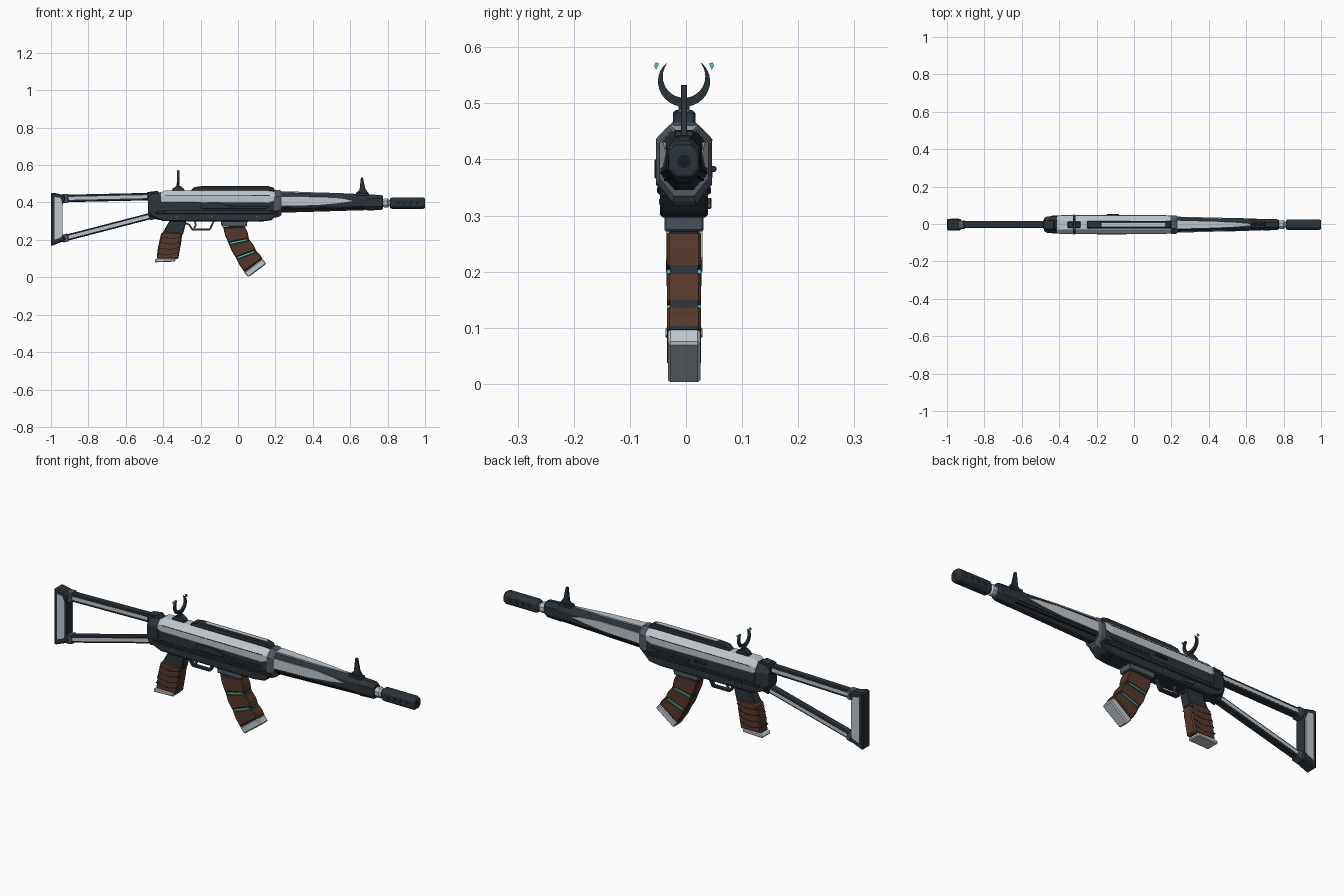
import bpy, bmesh, math
from mathutils import Vector

if "Cube" in bpy.data.objects:
    bpy.data.objects.remove(bpy.data.objects["Cube"])

CY = -0.0035  # centre plane of the body


def material(name, rgb):
    m = bpy.data.materials.new(name)
    m.use_nodes = True
    col = (*rgb, 1)
    m.diffuse_color = col
    m.node_tree.nodes["Principled BSDF"].inputs["Base Color"].default_value = col
    return m


DARK = material("dark slate", (0.024, 0.033, 0.041))
BLACK = material("near black", (0.009, 0.012, 0.016))
GREY = material("mid grey", (0.085, 0.098, 0.125))
LIGHT = material("pale grey", (0.52, 0.57, 0.61))
BROWN = material("brown", (0.09, 0.039, 0.024))
TEAL = material("teal", (0.08, 0.58, 0.53))


def finish(name, bm, mat, bevel=0.0):
    bmesh.ops.recalc_face_normals(bm, faces=bm.faces)
    mesh = bpy.data.meshes.new(name)
    bm.to_mesh(mesh)
    bm.free()
    mesh.materials.append(mat)
    ob = bpy.data.objects.new(name, mesh)
    ob.location.y = CY
    bpy.context.collection.objects.link(ob)
    if bevel:
        b = ob.modifiers.new("bevel", "BEVEL")
        b.width, b.segments, b.limit_method = bevel, 1, "ANGLE"
    return ob


def skin(name, rings, mat, bevel=0.0):
    """Joins matching rings of points into a closed solid."""
    bm = bmesh.new()
    vs = [[bm.verts.new(p) for p in r] for r in rings]
    n = len(vs[0])
    for a, b in zip(vs, vs[1:]):
        for i in range(n):
            j = (i + 1) % n
            bm.faces.new((a[i], a[j], b[j], b[i]))
    bm.faces.new(vs[0])
    bm.faces.new(vs[-1])
    return finish(name, bm, mat, bevel)


def prism(name, outline, half, mat, bevel=0.0, side=None):
    """Side outline in x, z pushed across y; half may vary with x."""
    w = half if callable(half) else (lambda x: half)
    low = side if side is not None else None
    return skin(name, [[(x, -w(x) if low is None else low, z) for x, z in outline],
                       [(x, w(x), z) for x, z in outline]], mat, bevel)


def loft(name, stations, mat, cut=0.25, bevel=0.0):
    """Eight-sided sections along x: (x, bottom, top, half width)."""
    rings = []
    for x, lo, hi, w in stations:
        c = (hi - lo) * cut
        d = min(c, w * 0.6)
        q = [(w, lo + c), (w, hi - c), (w - d, hi), (d - w, hi),
             (-w, hi - c), (-w, lo + c), (d - w, lo), (w - d, lo)]
        rings.append([(x, y, z) for y, z in q])
    return skin(name, rings, mat, bevel)


def beam(name, a, b, thick, half, mat, bevel=0.0):
    a, b = Vector(a), Vector(b)
    d = (b - a).normalized() * thick / 2
    n = Vector((-d.y, d.x))
    return prism(name, [a + n, b + n, b - n, a - n], half, mat, bevel)


def mix(a, b, t):
    return tuple(p + (q - p) * t for p, q in zip(a, b))


# Receiver
loft("receiver_rear_block", [(-.48, .325, .44, .036), (-.465, .315, .452, .044),
                             (-.41, .305, .455, .047)], DARK, bevel=.003)
prism("rear_block_cap", [(-.478, .445), (-.47, .458), (-.43, .462), (-.415, .445)], .022, DARK)
loft("receiver_core", [(-.42, .325, .45, .044), (-.38, .31, .455, .047),
                       (.16, .31, .455, .047), (.205, .33, .45, .045)], DARK)
prism("lower_receiver", [(-.47, .33), (-.4, .30), (.12, .297), (.18, .305),
                         (.215, .34), (.215, .372), (-.47, .372)], .043, DARK, .005)
prism("receiver_ridge", [(-.44, .338), (.2, .338), (.21, .352), (-.44, .352)], .048, DARK, .003)
prism("receiver_groove", [(-.4, .355), (.19, .355), (.19, .359), (-.4, .359)], .0475, BLACK)
loft("receiver_cover", [(-.415, .388, .450, .045), (-.395, .380, .463, .050),
                        (.16, .374, .463, .050), (.2, .39, .458, .046)], LIGHT, cut=.3, bevel=.003)
prism("cover_seam", [(-.39, .434), (.17, .434), (.17, .4365), (-.39, .4365)], .0503, BLACK)
prism("side_panel", [(-.2, .366), (-.19, .398), (-.1, .4), (-.07, .388), (-.04, .384),
                     (-.045, .366)], -.044, DARK, .002, side=-.053)
prism("cover_lower_trim", [(-.05, .366), (.15, .366), (.17, .38), (-.05, .38)], .0505, DARK, .002)
loft("front_band", [(.192, .325, .46, .046), (.2, .318, .467, .05),
                    (.222, .325, .467, .05), (.232, .335, .461, .044)], GREY)
prism("charging_handle", [(-.147, .378), (-.08, .378), (-.085, .388), (-.14, .388)],
      .0575, DARK, .002, side=.04)
prism("selector_lever", [(-.3, .315), (-.24, .312), (-.24, .322), (-.3, .332)],
      .049, GREY, .002, side=.04)
for x in (-.33, -.14, .1):
    beam("receiver_pin", (x - .005, .325), (x + .005, .325), .01, .0445, GREY)

# Top rail
prism("top_rail", [(-.255, .46), (-.235, .482), (-.2, .487), (.16, .487), (.19, .48),
                   (.2, .46)], .02, DARK, .004)
prism("rail_inlay", [(-.18, .48), (.17, .48), (.165, .4885), (-.175, .4885)], .009, LIGHT)

# Handguard
def guard_half(x):
    return .041 - (x - .22) * .024


loft("handguard", [(.22, .345, .458, .041), (.72, .36, .441, .029), (.77, .361, .438, .027)],
     DARK, bevel=.002)
loft("handguard_cap", [(.69, .357, .443, .031), (.765, .36, .44, .029), (.775, .366, .434, .024)], DARK)
prism("handguard_side_inlay", [(.228, .383), (.228, .432), (.46, .43), (.56, .42), (.615, .408),
                               (.54, .397), (.42, .386)], lambda x: guard_half(x) + .002, LIGHT)
skin("handguard_top_inlay", [[(x, y, z - .006), (x, -y, z - .006), (x, -y, z), (x, y, z)]
                             for x, y, z in ((.228, .024, .4605), (.45, .018, .4535), (.62, .004, .4475))], LIGHT)
for z in (.362, .374):
    prism("handguard_groove", [(.24, z), (.68, z + .006), (.68, z + .009), (.24, z + .003)],
          lambda x: guard_half(x) - (.005 if z < .37 else -.001), BLACK)

# Barrel and muzzle
loft("barrel_joint", [(.77, .377, .417, .02), (.79, .372, .422, .024), (.80, .372, .422, .024),
                      (.808, .38, .414, .016), (.82, .38, .414, .016)], LIGHT, cut=.29)
loft("muzzle_brake", [(.812, .372, .42, .022), (.822, .366, .427, .028),
                      (.99, .366, .427, .028), (1.0, .371, .422, .024)], DARK, cut=.22, bevel=.002)
for i in range(4):
    x = .845 + i * .034
    prism("muzzle_slot", [(x, .388), (x + .014, .388), (x + .022, .405), (x + .008, .405)], .0285, BLACK)
bm = bmesh.new()
bmesh.ops.create_cone(bm, cap_ends=True, segments=16, radius1=.012, radius2=.012, depth=.004)
bore = finish("muzzle_bore", bm, BLACK)
bore.rotation_euler.y = math.pi / 2
bore.location.x, bore.location.z = .9985, .3965

# Sights
prism("front_sight", [(.625, .435), (.632, .452), (.65, .468), (.657, .533), (.668, .533),
                      (.68, .475), (.7, .448), (.705, .435)], .0055, DARK, .001)
prism("front_sight_base", [(.625, .432), (.635, .453), (.695, .451), (.705, .432)], .017, DARK, .002)
prism("rear_sight_base", [(-.36, .452), (-.35, .474), (-.33, .488), (-.308, .488),
                          (-.29, .474), (-.28, .452)], .017, DARK, .003)
prism("rear_sight_stem", [(-.328, .48), (-.328, .502), (-.312, .502), (-.312, .48)], .010, DARK)
arc = []
for i in range(25):
    a = math.radians(-228 + 276 * i / 24)
    t = abs(i - 12) / 12
    r0, r1 = .0465, .0465 - .015 * (1 - t * t) - .001
    arc.append([(x, r * math.cos(a), .5405 + r * math.sin(a) - .003 * t * t)
                for x, r in ((-.326, r0), (-.314, r0), (-.314, r1), (-.326, r1))])
skin("rear_sight_crescent", arc, DARK)
for s in (-1, 1):
    skin("rear_sight_gem", [[(x, s * (.0495 + y), .567 + z) for y, z in
                             ((-.005, .004), (.001, .006), (.004, 0), (0, -.007))]
                            for x in (-.325, -.315)], TEAL)

# Shoulder stock
for name, a, b, th in (("upper", (-.95, .421), (-.45, .432), .04),
                       ("lower", (-.95, .203), (-.44, .335), .034)):
    beam(name + "_stock_arm", a, b, th, .018, DARK, .004)
    beam(name + "_arm_inlay", mix(a, b, .08), mix(a, b, .95), .016, .0188, LIGHT)
    beam(name + "_arm_collar", mix(a, b, .02), mix(a, b, .085), th + .008, .022, GREY, .003)
    beam(name + "_arm_socket", mix(a, b, .93), mix(a, b, 1), th + .01, .024, DARK, .003)
prism("butt_frame", [(-1, .166), (-1, .452), (-.985, .452), (-.925, .438), (-.925, .412),
                     (-.937, .395), (-.937, .225), (-.925, .212), (-.925, .196)], .031, DARK, .006)
prism("butt_inlay", [(-.982, .2), (-.982, .43), (-.95, .425), (-.938, .395), (-.938, .225),
                     (-.946, .214)], .0325, LIGHT)

# Pistol grip
prism("grip_neck", [(-.41, .225), (-.365, .305), (-.275, .305), (-.295, .225)], .025, DARK, .004)
prism("grip", [(-.41, .238), (-.385, .244), (-.298, .238), (-.303, .19), (-.32, .097),
               (-.435, .097), (-.428, .16)], .029, BROWN, .006)
for i in range(4):
    z = .125 + i * .029
    x = -.434 + i * .007
    beam("grip_band", (x, z + .004), (x + .06, z - .006), .004, .0296, BLACK)
    beam("grip_band", (x + .06, z - .006), (x + .112, z + .006), .004, .0296, BLACK)
prism("grip_foot", [(-.445, .08), (-.445, .096), (-.43, .102), (-.335, .1), (-.335, .084)],
      .033, LIGHT, .004)

# Trigger and guard
path = [(-.285, .29), (-.262, .283), (-.245, .256), (-.15, .256), (-.13, .3)]
for a, b in zip(path, path[1:]):
    beam("trigger_guard", a, b, .009, .01, DARK)
path = [(-.232, .303), (-.226, .28), (-.234, .263)]
for a, b in zip(path, path[1:]):
    beam("trigger", a, b, .009, .005, GREY)

# Curved magazine
rear = [(-.08, .268), (-.05, .18), (-.01, .102), (.035, .027)]
front = [(.035, .277), (.06, .203), (.098, .142), (.132, .097)]
prism("magazine_core", rear + front[::-1], .025, DARK)
prism("magazine_collar", [(-.088, .272), (-.092, .302), (.052, .302), (.046, .272)], .035, GREY, .003)
for i in range(3):
    ra, rb = mix(rear[i], rear[i + 1], .07), mix(rear[i], rear[i + 1], .93)
    fa, fb = mix(front[i], front[i + 1], .07), mix(front[i], front[i + 1], .93)
    bulge_r, bulge_f = mix(ra, rb, .5), mix(fa, fb, .5)
    prism("magazine_segment", [ra, (bulge_r[0] - .004, bulge_r[1]), rb, fb,
                               (bulge_f[0] + .004, bulge_f[1]), fa], .03, BROWN, .004)
    if i:
        beam("magazine_light", mix(rear[i], front[i], .08), mix(rear[i], front[i], .88),
             .007, .0302, TEAL)
prism("magazine_foot", [(.032, .026), (.055, 0), (.152, .072), (.13, .1)], .029, LIGHT, .005)
